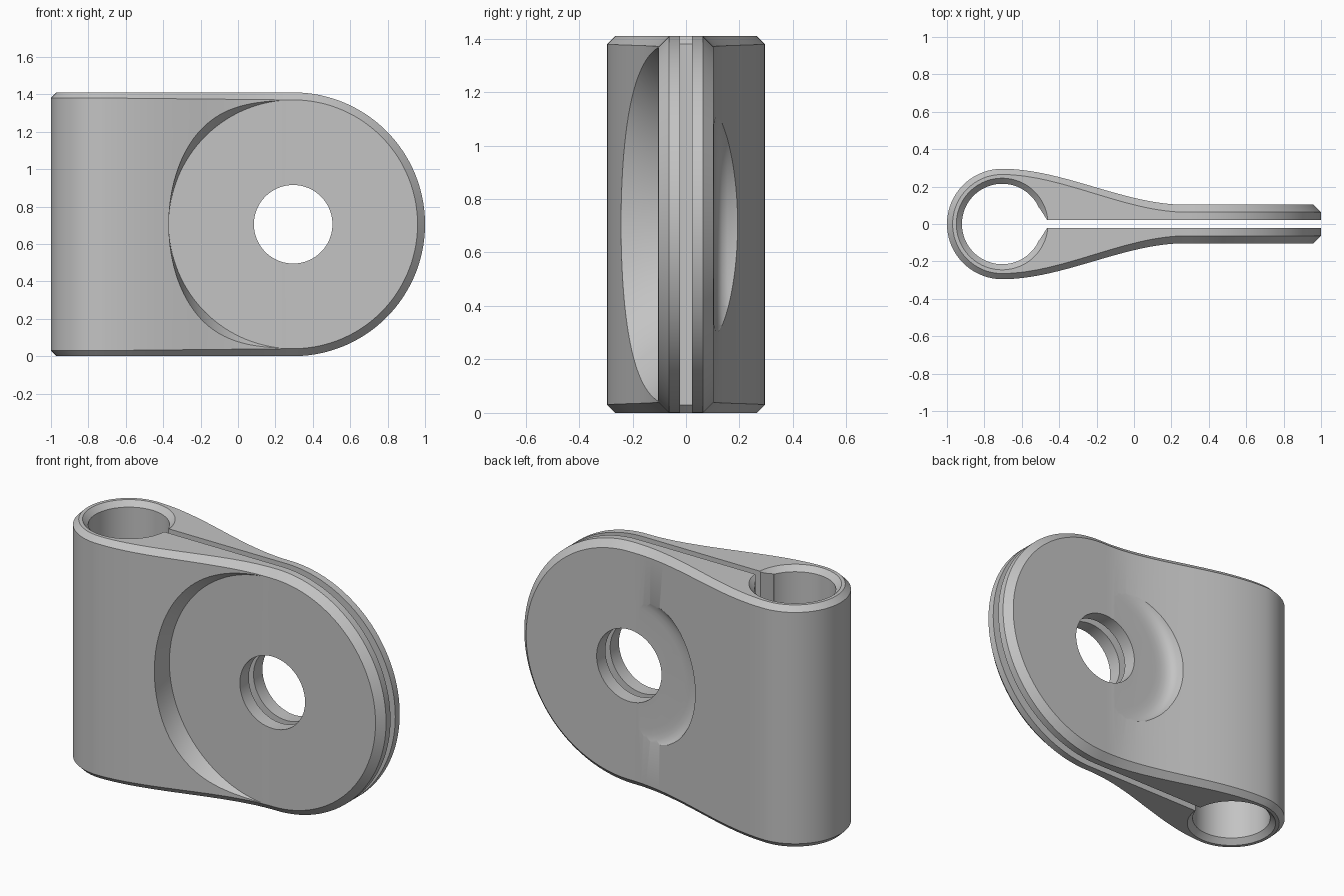
import bpy, bmesh, math
from math import sin, cos, pi

if "Cube" in bpy.data.objects:
    bpy.data.objects.remove(bpy.data.objects["Cube"])

MID = 0.705           # half height, also radius of the rounded end
HX = 0.295            # screw hole centre
BX, BR = -0.705, 0.295  # barrel centre and outer radius
ARM = 0.103           # half thickness of the flat end

grey = bpy.data.materials.new("plain grey")
grey.use_nodes = True
grey.diffuse_color = (0.55, 0.55, 0.55, 1)
grey.node_tree.nodes["Principled BSDF"].inputs["Base Color"].default_value = (0.55, 0.55, 0.55, 1)


def loft(name, rings, caps=True):
    """Skin a list of equal-length closed rings."""
    bm = bmesh.new()
    rows = [[bm.verts.new(p) for p in ring] for ring in rings]
    n = len(rows[0])
    for a, b in zip(rows, rows[1:]):
        for i in range(n):
            j = (i + 1) % n
            bm.faces.new((a[i], a[j], b[j], b[i]))
    if caps:
        bm.faces.new(rows[0])
        bm.faces.new(rows[-1])
    bmesh.ops.remove_doubles(bm, verts=bm.verts, dist=1e-5)
    bmesh.ops.recalc_face_normals(bm, faces=bm.faces)
    mesh = bpy.data.meshes.new(name)
    bm.to_mesh(mesh)
    bm.free()
    mesh.materials.append(grey)
    ob = bpy.data.objects.new(name, mesh)
    bpy.context.collection.objects.link(ob)
    return ob


def circle_y(r, y, zscale=1.0, n=128):
    """Ring around the screw axis."""
    return [(HX + r * cos(2 * pi * i / n), y, MID + r * zscale * sin(2 * pi * i / n)) for i in range(n)]


def circle_z(r, z, n=96):
    """Ring around the barrel axis."""
    return [(BX + r * cos(2 * pi * i / n), r * sin(2 * pi * i / n), z) for i in range(n)]


def section(side, top):
    """Eight-sided chamfered section from one side point and one top point."""
    (xs, ws, hs), (xt, wt, ht) = side, top
    quarter = [(xs, ws, hs), (xt, wt, ht)]
    upper = quarter + [(x, -y, z) for x, y, z in reversed(quarter)]
    ring = upper + [(x, y, -z) for x, y, z in reversed(upper)]
    return [(x, y, z + MID) for x, y, z in ring]


# Body: round barrel, tapering neck, rounded flat end, all with chamfered rims
C1, C2 = 0.03, 0.04
rings = []
for i in range(25):
    a = pi / 2 * i / 24
    r = BR - C1
    rings.append(section((BX - BR * cos(a), BR * sin(a), MID - C1),
                         (BX - r * cos(a), r * sin(a), MID)))
for i in range(1, 33):
    t = i / 32
    x = BX + (HX - 0.02 - BX) * t
    w = BR + (ARM - BR) * t * t * (3 - 2 * t)
    c = C1 + (C2 - C1) * t
    rings.append(section((x, w, MID - c), (x, w - c, MID)))
for i in range(49):
    a = pi / 2 * (1 - i / 48)
    r = MID - C2
    rings.append(section((HX + r * cos(a), ARM, r * sin(a)),
                         (HX + MID * cos(a), ARM - C2, MID * sin(a))))
body = loft("clamp_body", rings, caps=False)

# Cutters
H = 2 * MID
bore = loft("bore_cutter", [circle_z(r, z) for r, z in
            ((0.345, -0.1), (0.215, 0.03), (0.215, H - 0.03), (0.345, H + 0.1))])
slot_outline = [(-0.62, 0.06), (-0.53, 0.09), (-0.505, 0.085), (-0.465, 0.022), (1.1, 0.022)]
slot_outline += [(x, -y) for x, y in reversed(slot_outline)]
slot = loft("slot_cutter", [[(x, y, z) for x, y in slot_outline] for z in (-0.1, H + 0.1)])
hole = loft("hole_cutter", [circle_y(0.21, -0.5, n=96), circle_y(0.21, 0.5, n=96)])
# Front washer seat opens taller towards the outside
front_seat = loft("front_seat_cutter", [circle_y(0.665, -ARM - 0.0012 - d, 1 + 1.5 * d)
                                        for d in (0, 0.05, 0.1, 0.15, 0.25)])
# Rear seat has a filleted wall
rear_seat = loft("rear_seat_cutter", [circle_y(r, y) for r, y in
                 ((0.36, ARM + 0.0012), (0.395, 0.106), (0.425, 0.111), (0.45, 0.121),
                  (0.467, 0.135), (0.478, 0.155), (0.49, 0.195), (0.5, 0.4))])

bpy.context.view_layer.objects.active = body
for cutter in (front_seat, rear_seat, bore, slot, hole):
    mod = body.modifiers.new(cutter.name, "BOOLEAN")
    mod.operation = "DIFFERENCE"
    mod.solver = "EXACT"
    mod.object = cutter
    bpy.ops.object.modifier_apply(modifier=mod.name)
    bpy.data.objects.remove(cutter)

for ob in bpy.context.selected_objects:
    ob.select_set(False)
body.select_set(True)
bpy.ops.object.shade_smooth_by_angle(angle=math.radians(25))
